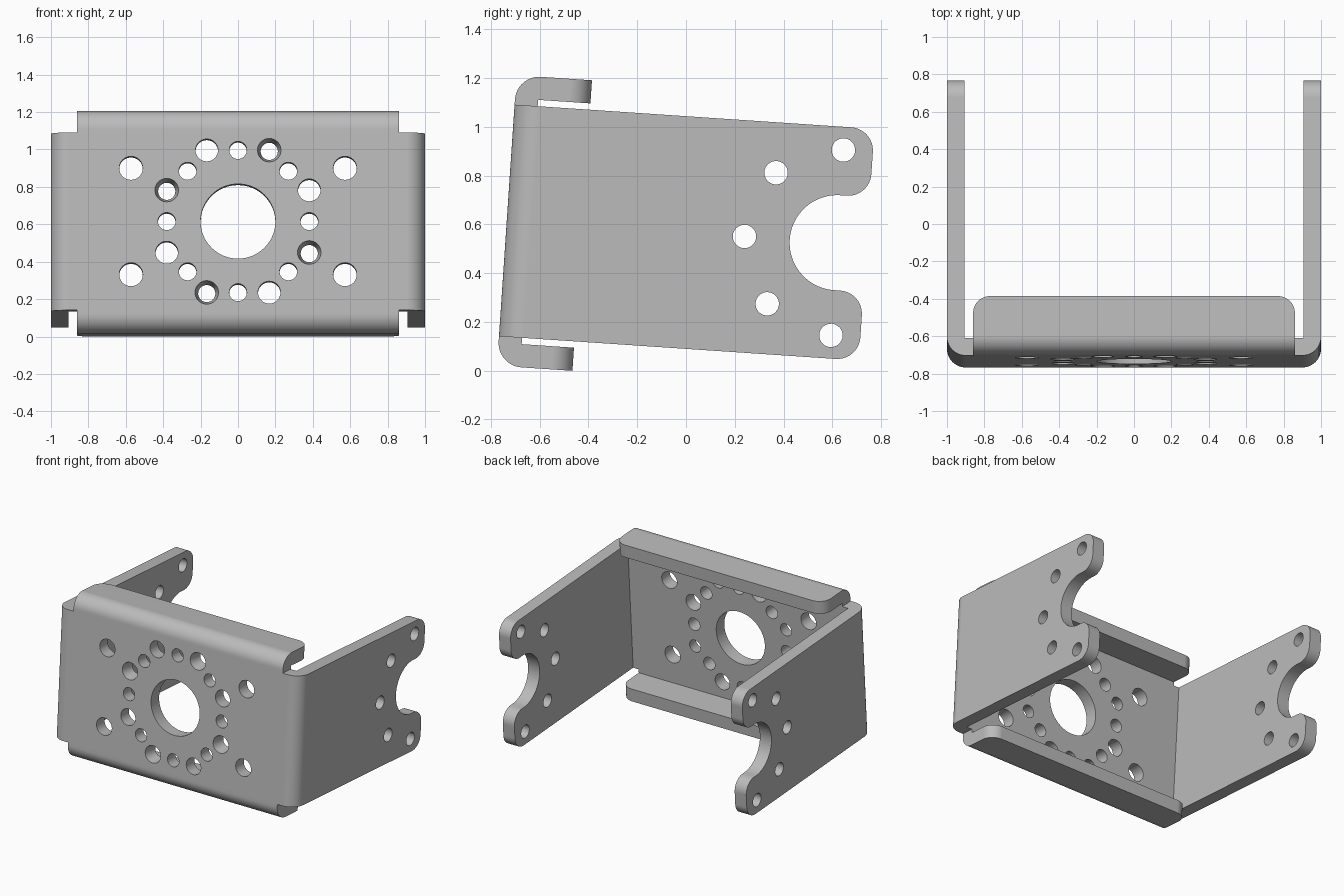
import bpy, bmesh
from math import sin, cos, pi, radians
from mathutils import Matrix, Vector

if "Cube" in bpy.data.objects:
    bpy.data.objects.remove(bpy.data.objects["Cube"])

TILT = radians(-3.85)
ORIGIN = Vector((0, -0.735, 0.616))
T = 0.095            # sheet thickness
HALF = 0.476         # half height of channel
TOP = 0.597          # outer face of flanges
RING = 0.381         # hole circle radius

metal = bpy.data.materials.new("grey_metal")
metal.use_nodes = True
metal.diffuse_color = (0.5, 0.5, 0.5, 1)
metal.node_tree.nodes["Principled BSDF"].inputs["Base Color"].default_value = (0.5, 0.5, 0.5, 1)


def arc(cx, cy, r, a0, a1, n=12):
    """Points on an arc, angles in degrees."""
    angles = [radians(a0 + (a1 - a0) * i / n) for i in range(n + 1)]
    return [(cx + r * cos(a), cy + r * sin(a)) for a in angles]


def new_object(name, bm):
    bmesh.ops.recalc_face_normals(bm, faces=bm.faces)
    mesh = bpy.data.meshes.new(name)
    bm.to_mesh(mesh)
    bm.free()
    mesh.materials.append(metal)
    ob = bpy.data.objects.new(name, mesh)
    bpy.context.collection.objects.link(ob)
    return ob


def prism(name, outline, axis, lo, hi):
    """Extrude a 2D outline along the given axis."""
    bm = bmesh.new()
    rings = []
    for h in (lo, hi):
        ring = []
        for p in outline:
            co = list(p)
            co.insert(axis, h)
            ring.append(bm.verts.new(co))
        bm.faces.new(ring)
        rings.append(ring)
    for i in range(len(outline)):
        a, b = rings
        bm.faces.new((a[i - 1], a[i], b[i], b[i - 1]))
    return new_object(name, bm)


def cut(ob, cutter, operation):
    cutter.hide_render = True
    mod = ob.modifiers.new("cut", 'BOOLEAN')
    mod.object = cutter
    mod.operation = operation
    mod.solver = 'EXACT'
    bpy.context.view_layer.objects.active = ob
    bpy.ops.object.modifier_apply(modifier=mod.name)
    bpy.data.objects.remove(cutter)


def finish(ob):
    ob.rotation_euler.x = TILT
    ob.location = ORIGIN
    bpy.ops.object.select_all(action='DESELECT')
    ob.select_set(True)
    bpy.context.view_layer.objects.active = ob
    bpy.ops.object.shade_smooth_by_angle(angle=radians(30))
    mod = ob.modifiers.new("flat_faces", 'WEIGHTED_NORMAL')
    mod.keep_sharp = True


# Bent channel: front plate and two side arms
R = 0.1
far = 1.6
plan = [(-1, far)] + arc(-1 + R, R, R, 180, 270) + arc(1 - R, R, R, 270, 360)
plan += [(1, far), (1 - T, far), (1 - T, T), (T - 1, T), (T - 1, far)]
channel = prism("bent_channel", plan, 2, -0.7, 0.7)

# Arm outline with two rounded lobes around a round notch
notch, notch_r, tip, lobe_r = 1.358, 0.195, 1.479, 0.095
upper = [(-0.2, HALF)] + arc(tip - lobe_r, HALF - lobe_r, lobe_r, 90, 0)
upper += arc(tip - lobe_r, notch_r + lobe_r, lobe_r, 0, -90)
upper += arc(notch, 0, notch_r, 90, 180, 20)
side = upper + [(v, -w) for v, w in reversed(upper[:-1])]
cut(channel, prism("arm_outline", side, 0, -1.2, 1.2), 'INTERSECT')

# Holes
holes = bmesh.new()


def drill(pos, r1, r2, depth, rot, n=32):
    m = Matrix.Translation(pos) @ Matrix.Rotation(*rot)
    bmesh.ops.create_cone(holes, cap_ends=True, segments=n, radius1=r1, radius2=r2,
                          depth=depth, matrix=m)


ALONG_Y = (-pi / 2, 4, 'X')
ALONG_X = (pi / 2, 4, 'Y')


def front_hole(x, z, r1, r2=None, n=32):
    drill((x, 0.05, z), r1, r2 or r1, 0.2, ALONG_Y, n)


front_hole(0, 0, 0.2, n=64)
for i in range(8):
    a = i * pi / 4
    front_hole(RING * cos(a), RING * sin(a), 0.047)
x, z = 0.167, RING
for i in range(4):
    front_hole(x, z, 0.072, 0.036)      # tapered hole
    front_hole(-x, z, 0.06)
    x, z = -z, x
for sx in (-1, 1):
    for sz in (-1, 1):
        front_hole(sx * 0.572, sz * 0.285, 0.063)
for i in range(5):
    a = pi / 2 + i * pi / 4
    drill((0, notch + RING * cos(a), RING * sin(a)), 0.048, 0.048, 2.4, ALONG_X)
cut(channel, new_object("hole_cutters", holes), 'DIFFERENCE')
finish(channel)

# Top and bottom flanges with a rounded bend and rounded tip corners
W, D, C = 0.86, 0.31, 0.09
for name, s in (("top_flange", 1), ("bottom_flange", -1)):
    profile = [(0, HALF)] + arc(R, TOP - R, R, 180, 90)
    profile += [(D, TOP), (D, TOP - T), (T, TOP - T), (T, HALF)]
    flange = prism(name, [(v, s * w) for v, w in profile], 0, -W, W)
    corners = [(-W - 0.0, -0.2), (W, -0.2)] + arc(W - C, D - C, C, 0, 90)
    corners += arc(C - W, D - C, C, 90, 180)
    wide = [(px * 1.0001, py * 1.0001) for px, py in corners]
    cut(flange, prism("flange_outline", wide, 2, -1, 1), 'INTERSECT')
    finish(flange)
